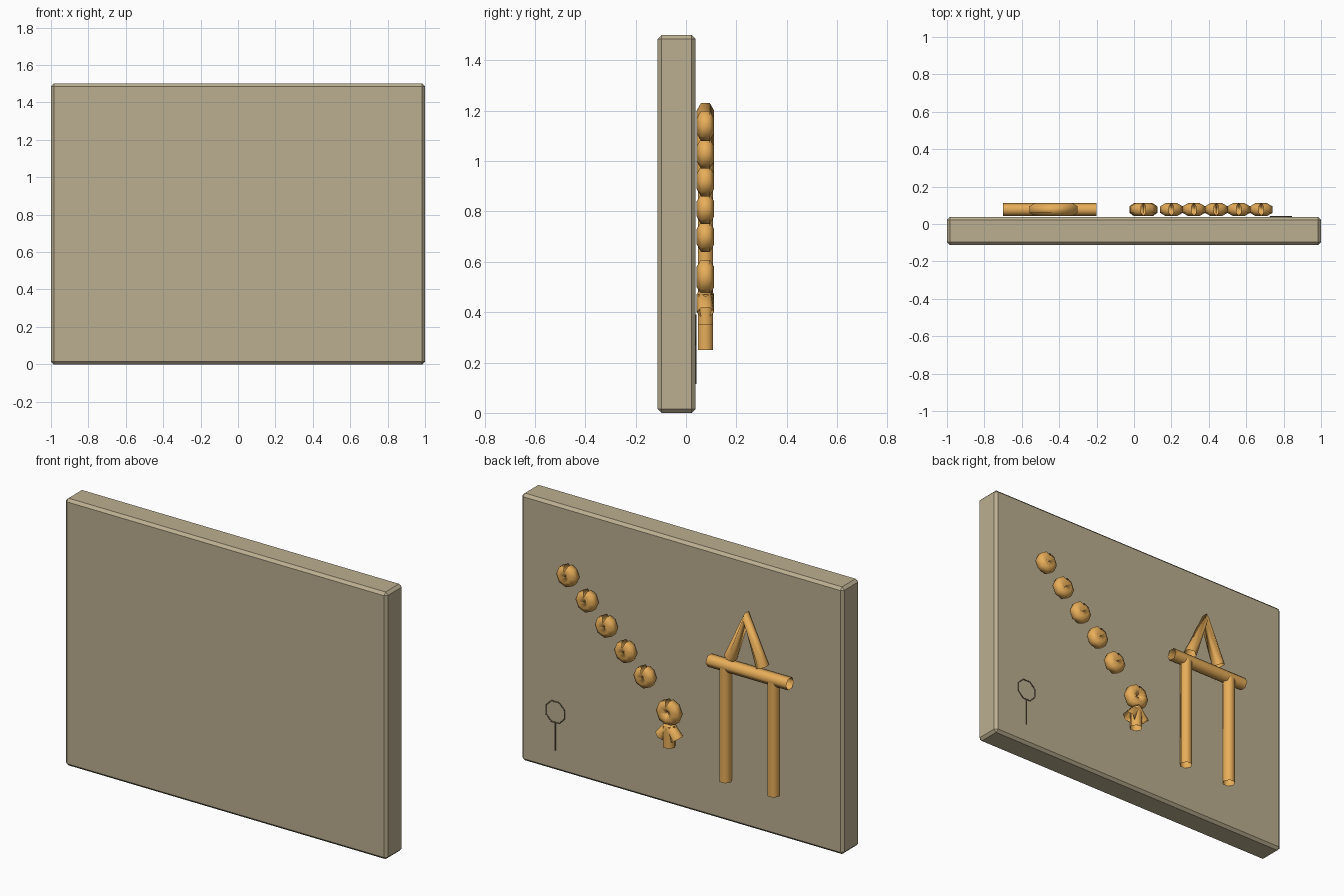
import bpy, math

if "Cube" in bpy.data.objects:
    bpy.data.objects.remove(bpy.data.objects["Cube"])

def material(name, rgb):
    m = bpy.data.materials.new(name)
    m.diffuse_color = (*rgb, 1)
    m.use_nodes = True
    m.node_tree.nodes["Principled BSDF"].inputs["Base Color"].default_value = m.diffuse_color
    return m

stone = material("stone", (0.50, 0.43, 0.28))
ochre = material("ochre", (0.80, 0.42, 0.10))
dark = material("dark_line", (0.16, 0.13, 0.08))

def stroke(name, pts, mat=ochre, r=0.035, y=0.077, cyclic=False):
    """Hexagonal tube along a polyline of (x, z) points on the back of the slab."""
    cu = bpy.data.curves.new(name, 'CURVE')
    cu.dimensions = '3D'
    cu.bevel_depth = r
    cu.bevel_resolution = 1
    sp = cu.splines.new('POLY')
    sp.points.add(len(pts) - 1)
    for p, (x, z) in zip(sp.points, pts):
        p.co = (x, y, z, 1)
    sp.use_cyclic_u = cyclic
    sp.use_smooth = True
    cu.materials.append(mat)
    ob = bpy.data.objects.new(name, cu)
    bpy.context.collection.objects.link(ob)
    return ob

def ring(cx, cz, r, n=8, start=math.pi / 2, closed=True):
    return [(cx + r * math.cos(start + 2 * math.pi * i / n),
             cz + r * math.sin(start + 2 * math.pi * i / n))
            for i in range(n + (1 if closed else 0))]

# Slab
bpy.ops.mesh.primitive_cube_add(size=1, location=(0, -0.0375, 0.75))
slab = bpy.context.object
slab.name = "slab"
slab.scale = (2, 0.15, 1.5)
bpy.ops.object.transform_apply(location=False, rotation=False, scale=True)
bev = slab.modifiers.new("bevel", 'BEVEL')
bev.width = 0.015
bev.segments = 1
slab.data.materials.append(stone)

# Gate: beam, two posts and a peaked roof
stroke("gate_beam", [(-0.7, 0.9), (-0.2, 0.9)])
for side, x in (("left", -0.6), ("right", -0.3)):
    stroke("gate_post_" + side, [(x, 0.25), (x, 0.9)])
stroke("gate_roof", [(-0.53, 0.95), (-0.43, 1.2), (-0.33, 0.95)])

# Diagonal row of small rings, each an open loop meeting at the top
for i in range(5):
    stroke(f"bead_{i + 1}", ring(0.2 + 0.12 * i, 0.70 + 0.11 * i, 0.03))

# Larger ring with a forked tail
stroke("tail_ring", ring(0.05, 0.54, 0.04))
stroke("tail_fork", [(0, 0.4), (0.05, 0.47), (0.1, 0.4)])
stroke("tail_stem", [(0.05, 0.47), (0.05, 0.35)])

# Thin drawn loop with a handle
stroke("loop_outline", ring(0.785, 0.33, 0.063, start=math.pi / 8, closed=False),
       dark, 0.003, 0.039, True)
stroke("loop_handle", [(0.785, 0.27), (0.785, 0.115)], dark, 0.003, 0.039)
